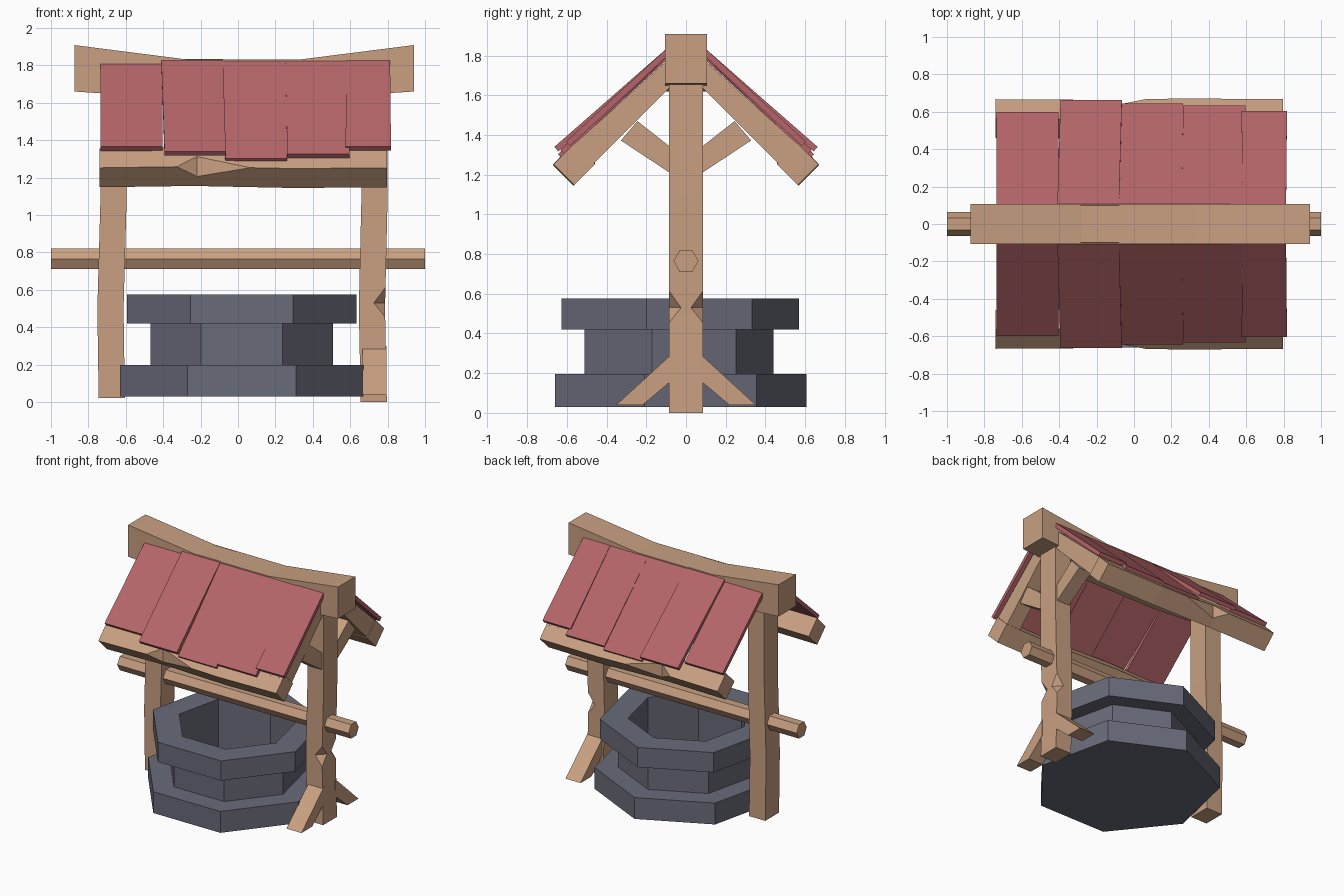
import bpy, bmesh, math
from mathutils import Vector

if "Cube" in bpy.data.objects:
    bpy.data.objects.remove(bpy.data.objects["Cube"])


def material(name, rgb):
    m = bpy.data.materials.new(name)
    m.diffuse_color = (*rgb, 1)
    m.use_nodes = True
    m.node_tree.nodes["Principled BSDF"].inputs["Base Color"].default_value = m.diffuse_color
    return m


WOOD = material("wood", (0.58, 0.35, 0.22))
RED = material("red_shingle", (0.46, 0.13, 0.14))
STONE = material("stone", (0.14, 0.145, 0.19))


def loft(name, sections, mat):
    """Bridge equal-sized point loops and cap both ends."""
    bm = bmesh.new()
    rings = [[bm.verts.new(p) for p in s] for s in sections]
    for a, b in zip(rings, rings[1:]):
        for i in range(len(a)):
            j = (i + 1) % len(a)
            bm.faces.new((a[i], a[j], b[j], b[i]))
    bm.faces.new(rings[0])
    bm.faces.new(rings[-1])
    bmesh.ops.recalc_face_normals(bm, faces=bm.faces)
    me = bpy.data.meshes.new(name)
    bm.to_mesh(me)
    bm.free()
    me.materials.append(mat)
    ob = bpy.data.objects.new(name, me)
    bpy.context.collection.objects.link(ob)
    return ob


def plank(name, yz, x0, x1, mat=WOOD):
    """Extrude a y-z outline along x."""
    return loft(name, [[(x, y, z) for y, z in yz] for x in (x0, x1)], mat)


def chip(ob, corner, out, along, depth, before, after):
    """Hack a shallow V notch out of a beam edge."""
    p, n, t = Vector(corner), Vector(out).normalized(), Vector(along)
    side = n.cross(t) * 0.15
    a, b, tip = p - t * before, p + t * after, p - n * depth
    outline = [a, tip, b, b + n * 0.1, a + n * 0.1]
    cutter = loft("chip_cutter", [[v - side for v in outline], [v + side for v in outline]], WOOD)
    cutter.hide_render = True
    mod = ob.modifiers.new("chip", 'BOOLEAN')
    mod.operation, mod.object, mod.solver = 'DIFFERENCE', cutter, 'EXACT'
    with bpy.context.temp_override(object=ob, active_object=ob):
        bpy.ops.object.modifier_apply(modifier=mod.name)
    bpy.data.objects.remove(cutter)


# Seven-sided stone well with a stepped wall and hollow shaft
profile = [(0.667, 0.03), (0.667, 0.197), (0.5, 0.197), (0.5, 0.42),
           (0.63, 0.42), (0.63, 0.575), (0.43, 0.575), (0.43, 0.1)]
angles = [-math.pi / 2 + (k + 0.5) * math.tau / 7 for k in range(7)]
loft("well_wall", [[(0.02 + r * math.cos(a), -0.06 + r * math.sin(a), z) for a in angles]
                   for r, z in profile], STONE)


# Slightly bent posts
def post(name, path):
    return loft(name, [[(x + dx * 0.07, dy * 0.085, z) for dx, dy in
                        ((-1, -1), (1, -1), (1, 1), (-1, 1))] for x, z in path], WOOD)


post("left_post", [(-0.675, 0.02), (-0.682, 0.5), (-0.665, 1.1), (-0.665, 1.66)])
right_post = post("right_post", [(0.726, 0), (0.716, 0.5), (0.73, 1.1), (0.73, 1.66)])
for s in (-1, 1):
    chip(right_post, (0.786, s * 0.085, 0.53), (1, s, 0), (0, 0, 1), 0.042, 0.075, 0.08)

# Sagging ridge beam
loft("ridge_beam", [[(x, -0.107, lo), (x, 0.107, lo), (x, 0.107, hi), (x, -0.107, hi)]
                    for x, lo, hi in ((-0.875, 1.66, 1.908), (-0.28, 1.62, 1.832),
                                      (0.34, 1.62, 1.832), (0.94, 1.66, 1.908))], WOOD)

# Hexagonal axle
plank("axle", [(0.063 * math.cos(k * math.pi / 3), 0.765 + 0.063 * math.sin(k * math.pi / 3))
               for k in range(6)], -1, 1)

# Shingles: top x range, bottom x range, top z, bottom y, bottom z
SHINGLES = [(-0.735, -0.405, -0.735, -0.405, 1.805, 0.598, 1.365),
            (-0.41, -0.08, -0.393, -0.065, 1.825, 0.663, 1.34),
            (-0.08, 0.255, -0.068, 0.263, 1.822, 0.645, 1.303),
            (0.255, 0.58, 0.263, 0.597, 1.822, 0.633, 1.325),
            (0.58, 0.813, 0.575, 0.818, 1.825, 0.604, 1.367)]

for s, side in ((-1, "front"), (1, "back")):
    # Eave beam set on its corner, with one chipped edge
    path = [(-0.74, 0, 0), (-0.24, -0.002, 0.007), (0.3, 0.004, -0.004), (0.797, 0, 0)]
    beam = loft(side + "_eave_beam",
                [[(x, s * (0.563 + dy + a), 1.252 + dz + b) for a, b in
                  ((0.104, 0), (0, 0.104), (-0.104, 0), (0, -0.104))] for x, dy, dz in path], WOOD)
    chip(beam, (-0.22, s * 0.667, 1.257), (0, s, 0), (1, 0, 0), 0.055, 0.11, 0.28)

    # Red shingles
    for i, (a, b, c, d, tz, by, bz) in enumerate(SHINGLES):
        top = [(a, s * 0.1, tz + 0.008), (b, s * 0.1, tz + 0.008), (d, s * by, bz), (c, s * by, bz)]
        down = Vector((0, -s * (tz - bz), -(by - 0.1))).normalized() * 0.03
        loft(f"{side}_shingle_{i + 1}", [top, [Vector(v) + down for v in top]], RED)

    # Gable rafter, upper brace and foot brace on the right post
    plank(side + "_rafter", [(s * y, z) for y, z in
          ((0.06, 1.66), (0.06, 1.805), (0.585, 1.335), (0.49, 1.23))], 0.67, 0.79)
    plank(side + "_upper_brace", [(s * y, z) for y, z in
          ((0.06, 1.195), (0.06, 1.325), (0.245, 1.47), (0.328, 1.372))], 0.675, 0.785)
    plank(side + "_foot_brace", [(s * y, z) for y, z in
          ((0.07, 0.165), (0.07, 0.298), (0.352, 0.04), (0.218, 0.04))], 0.665, 0.795)
